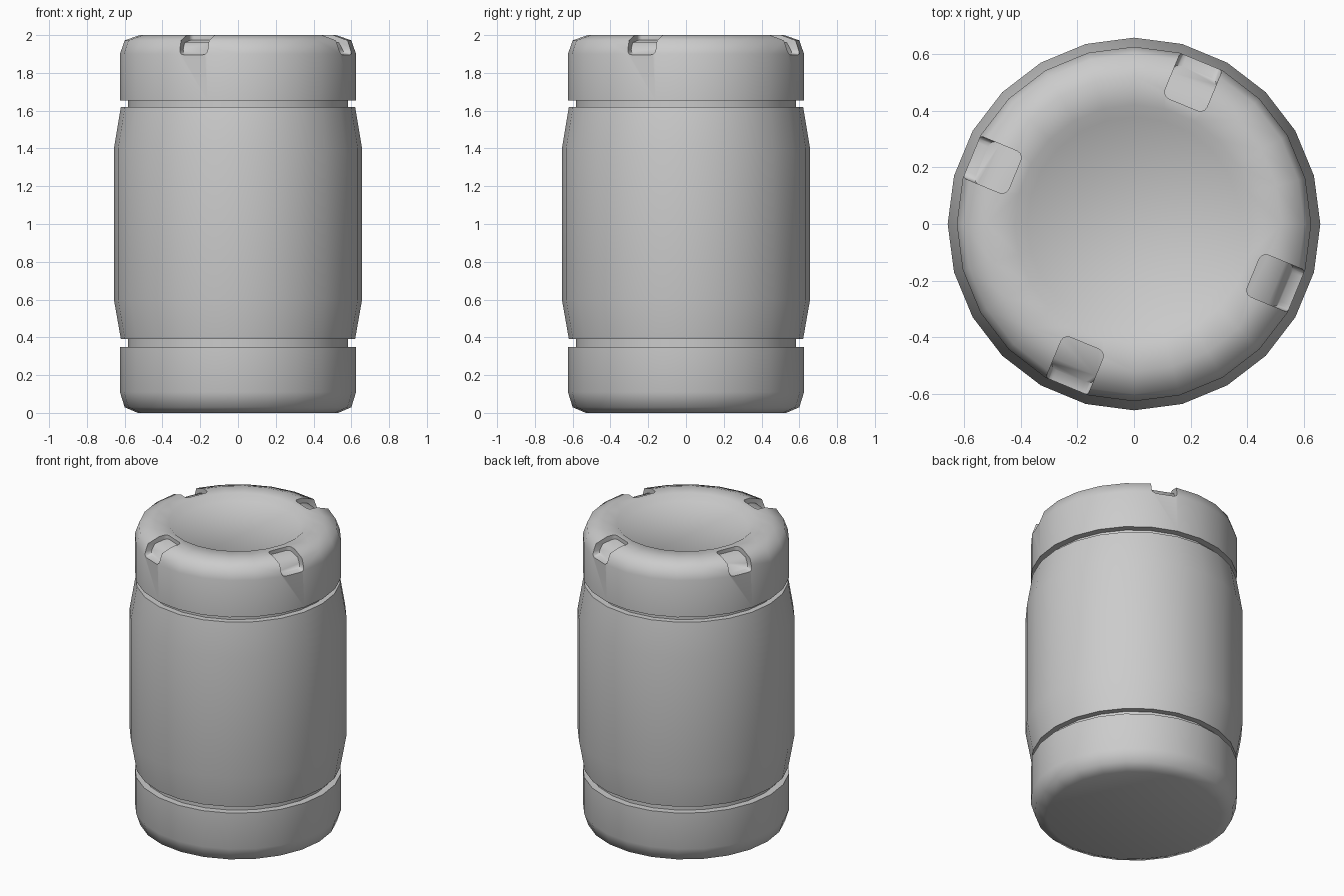
import bpy, bmesh
from math import radians, cos, sin, pi

if "Cube" in bpy.data.objects:
    bpy.data.objects.remove(bpy.data.objects["Cube"])

SIDES = 24


def make_object(name, bm):
    bmesh.ops.recalc_face_normals(bm, faces=bm.faces[:])
    mesh = bpy.data.meshes.new(name)
    bm.to_mesh(mesh)
    bm.free()
    obj = bpy.data.objects.new(name, mesh)
    bpy.context.collection.objects.link(obj)
    return obj


def lathe(name, profile):
    """Revolve (radius, z) points around z and cap both ends."""
    bm = bmesh.new()
    rings = [[bm.verts.new((r * cos(2 * pi * i / SIDES), r * sin(2 * pi * i / SIDES), z))
              for i in range(SIDES)] for r, z in profile]
    for a, b in zip(rings, rings[1:]):
        for i in range(SIDES):
            j = (i + 1) % SIDES
            bm.faces.new((a[i], a[j], b[j], b[i]))
    bm.faces.new(rings[0])
    bm.faces.new(rings[-1])
    return make_object(name, bm)


def notch_cutter(name, angle):
    """Stepped pocket, drawn in the radius/z plane and extruded sideways."""
    section = [(0.455, 2.1), (0.455, 1.975), (0.545, 1.96),
               (0.58, 1.9), (0.72, 1.885), (0.72, 2.1)]
    bm = bmesh.new()
    sides = [[bm.verts.new((u, v, z)) for u, z in section] for v in (-0.08, 0.08)]
    n = len(section)
    bm.faces.new(sides[0])
    bm.faces.new(sides[1])
    for i in range(n):
        j = (i + 1) % n
        bm.faces.new((sides[0][i], sides[0][j], sides[1][j], sides[1][i]))
    # rounded inner corners and rounded lower corners
    inner = [bm.edges.get((s[0], s[1])) for s in sides]
    lower = [bm.edges.get((s[3], s[4])) for s in sides]
    bmesh.ops.bevel(bm, geom=inner + lower, offset=0.025, segments=3,
                    profile=0.5, affect='EDGES', clamp_overlap=True)
    obj = make_object(name, bm)
    obj.rotation_euler.z = angle
    obj.hide_render = True
    return obj


# Barrel: base ring, groove, bulged middle, groove, lid with sunken centre
barrel = lathe("barrel", [
    (0.53, 0.0), (0.60, 0.03), (0.625, 0.11), (0.625, 0.35),
    (0.582, 0.35), (0.582, 0.39), (0.62, 0.39), (0.657, 0.60),
    (0.657, 1.40), (0.62, 1.62), (0.582, 1.62), (0.582, 1.655),
    (0.625, 1.655), (0.625, 1.90), (0.60, 1.972), (0.52, 2.0),
    (0.42, 2.0), (0.377, 1.965)])

# Four grip notches around the lid
cutters = []
for k in range(4):
    cutter = notch_cutter(f"notch_cutter_{k + 1}", radians(67.5 + 90 * k))
    cutters.append(cutter)
    mod = barrel.modifiers.new(f"notch_{k + 1}", 'BOOLEAN')
    mod.operation = 'DIFFERENCE'
    mod.solver = 'EXACT'
    mod.object = cutter

bpy.ops.object.select_all(action='DESELECT')
barrel.select_set(True)
bpy.context.view_layer.objects.active = barrel
bpy.context.view_layer.update()
for mod in list(barrel.modifiers):
    bpy.ops.object.modifier_apply(modifier=mod.name)
for cutter in cutters:
    bpy.data.objects.remove(cutter, do_unlink=True)

bpy.ops.object.shade_smooth_by_angle(angle=radians(58))
